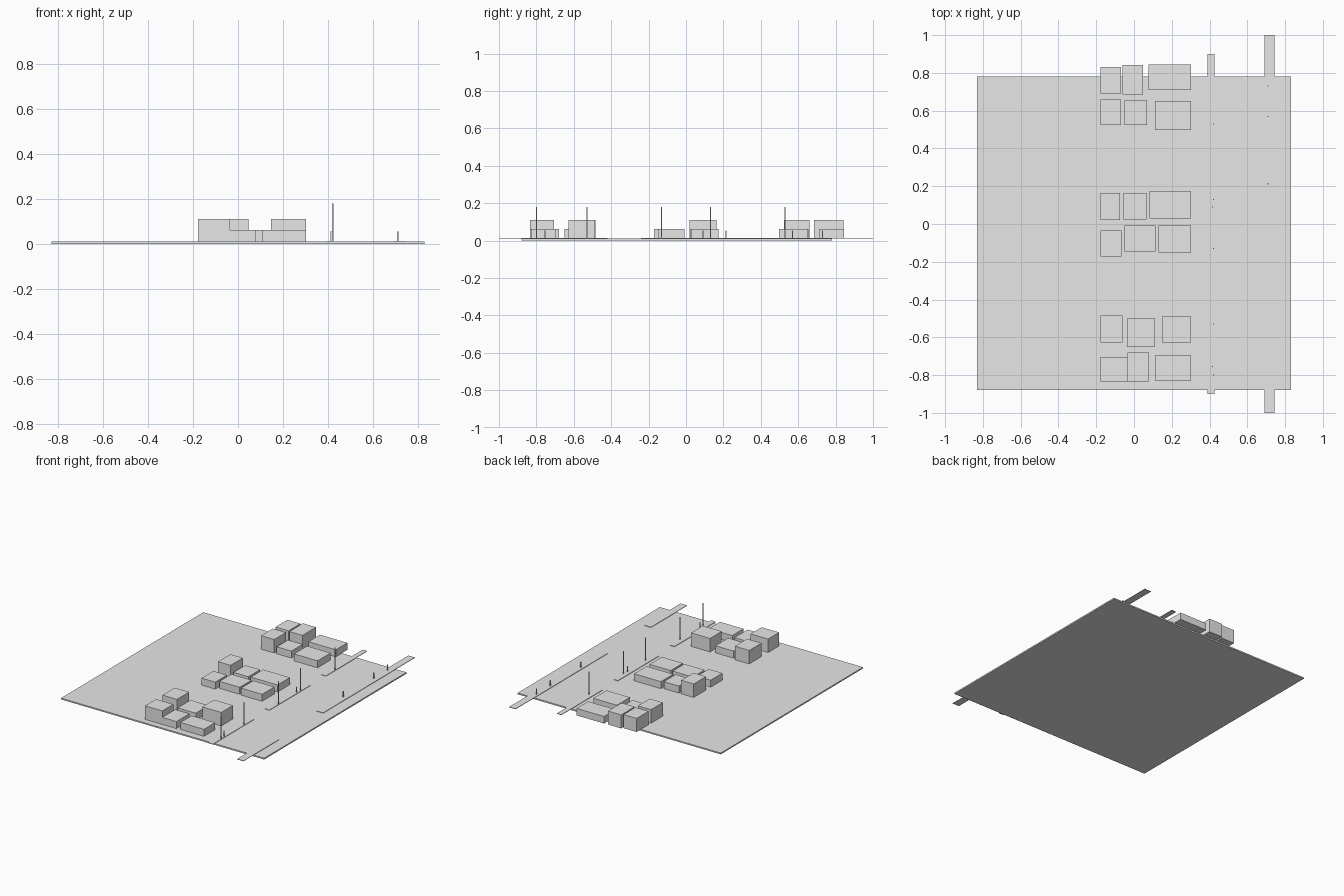
import bpy, bmesh

if "Cube" in bpy.data.objects:
    bpy.data.objects.remove(bpy.data.objects["Cube"])

# One plain grey for the whole massing model
grey = bpy.data.materials.new("plain grey")
grey.diffuse_color = (0.8, 0.8, 0.8, 1)
grey.use_nodes = True
grey.node_tree.nodes["Principled BSDF"].inputs["Base Color"].default_value = grey.diffuse_color


def boxes(name, items):
    """Object made of boxes, each given as x0, x1, y0, y1, z0, z1."""
    bm = bmesh.new()
    for x0, x1, y0, y1, z0, z1 in items:
        vs = bmesh.ops.create_cube(bm, size=1)["verts"]
        for v in vs:
            v.co = (x0 + (v.co.x + .5) * (x1 - x0),
                    y0 + (v.co.y + .5) * (y1 - y0),
                    z0 + (v.co.z + .5) * (z1 - z0))
    me = bpy.data.meshes.new(name)
    bm.to_mesh(me)
    bm.free()
    me.materials.append(grey)
    ob = bpy.data.objects.new(name, me)
    bpy.context.collection.objects.link(ob)
    return ob


TOP, ROAD, LOW, TALL = 0.01, 0.0135, 0.062, 0.11

# Ground slab
boxes("ground", [(-0.83, 0.83, -0.88, 0.78, 0, TOP)])

# Narrow street in three lengths, wide street in two
boxes("narrow_street", [(0.388, 0.425, a, b, TOP, ROAD)
                        for a, b in ((-0.9, -0.42), (-0.24, 0.24), (0.42, 0.9))])
boxes("wide_street", [(0.692, 0.745, a, b, TOP, ROAD)
                      for a, b in ((-1, -0.58), (-0.07, 1))])

# Houses: x range, y range, height
houses = [
    (-.177, -.07, .69, .83, TALL), (-.06, .047, .685, .843, TALL), (.078, .302, .71, .845, LOW),
    (-.177, -.07, .523, .66, TALL), (-.05, .07, .523, .655, LOW), (.11, .302, .497, .65, LOW),
    (-.177, -.075, .02, .163, TALL), (-.055, .067, .025, .163, LOW), (.083, .302, .03, .175, LOW),
    (-.177, -.065, -.172, -.035, LOW), (-.05, .115, -.145, -.007, LOW), (.13, .302, -.15, -.007, LOW),
    (-.177, -.06, -.627, -.485, TALL), (-.038, .11, -.65, -.5, LOW), (.147, .302, -.627, -.49, TALL),
    (-.177, -.035, -.833, -.705, TALL), (-.035, .08, -.833, -.68, LOW), (.11, .302, -.828, -.697, LOW),
]
for i, (x0, x1, y0, y1, h) in enumerate(houses):
    boxes(f"house_{i + 1}", [(x0, x1, y0, y1, TOP, h)])


def post(x, y, r, z0, z1):
    return (x - r, x + r, y - r, y + r, z0, z1)


# Tall lamp posts along the narrow street
boxes("lamp_posts", [post(0.421, y, .0025, TOP, 0.18)
                     for y in (-0.8, -0.53, -0.13, 0.13, 0.53)])

# Short posts, thicker at the foot
short = [(.415, -.755), (.415, .09), (.71, .213), (.71, .57), (.71, .73)]
boxes("short_posts", [post(x, y, .003, TOP, 0.055) for x, y in short])
